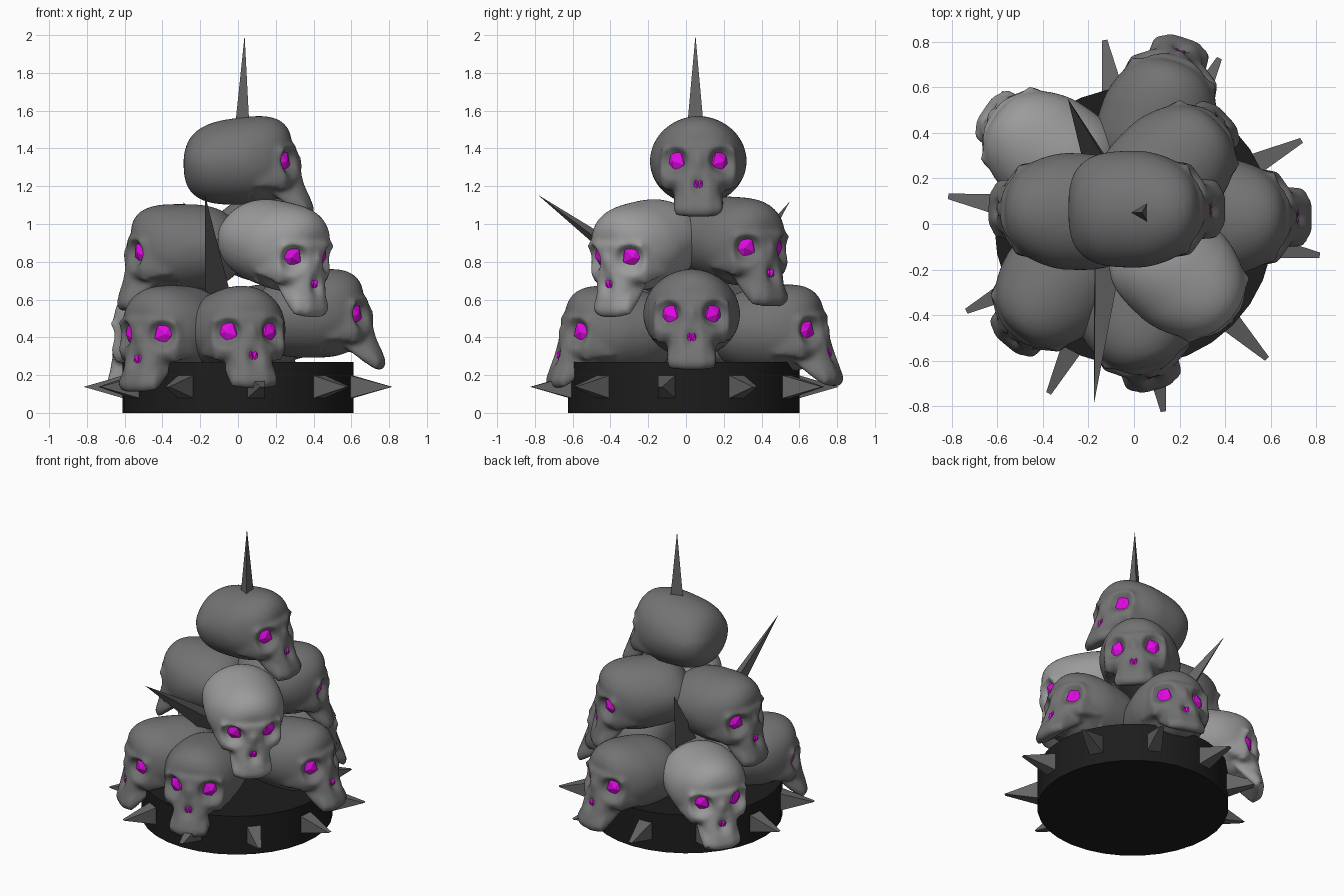
import bpy, bmesh, math
from mathutils import Matrix, Vector

if "Cube" in bpy.data.objects:
    bpy.data.objects.remove(bpy.data.objects["Cube"])


def material(name, rgb):
    m = bpy.data.materials.new(name)
    m.diffuse_color = (*rgb, 1)
    m.use_nodes = True
    m.node_tree.nodes["Principled BSDF"].inputs["Base Color"].default_value = m.diffuse_color
    return m


BLACK = material("black base", (0.012, 0.012, 0.012))
DARK = material("dark grey bone", (0.17, 0.17, 0.17))
LIGHT = material("light grey bone", (0.33, 0.33, 0.33))
METAL = material("spike grey", (0.13, 0.13, 0.13))
MAGENTA = material("magenta eyes", (0.78, 0.003, 0.8))


def mesh_object(name, mesh, mat, matrix=None):
    ob = bpy.data.objects.new(name, mesh)
    bpy.context.collection.objects.link(ob)
    mesh.materials.clear()
    mesh.materials.append(mat)
    if matrix is not None:
        ob.matrix_world = matrix
    return ob


def to_mesh(bm, name):
    me = bpy.data.meshes.new(name)
    bmesh.ops.recalc_face_normals(bm, faces=bm.faces)
    bm.to_mesh(me)
    bm.free()
    return me


def ellipsoid(bm, c, r):
    mat = Matrix.Translation(c) @ Matrix.Diagonal((*r, 1))
    bmesh.ops.create_uvsphere(bm, u_segments=24, v_segments=16, radius=1, matrix=mat)


def hull(bm, half):
    """Convex block from points mirrored across y."""
    part = bmesh.new()
    for x, y, z in half:
        for s in (-1, 1):
            part.verts.new((x, s * y, z))
    res = bmesh.ops.convex_hull(part, input=part.verts)
    bmesh.ops.delete(part, geom=list({g for g in res["geom_interior"] if isinstance(g, bmesh.types.BMVert)}),
                     context='VERTS')
    bmesh.ops.recalc_face_normals(part, faces=part.faces)
    me = bpy.data.meshes.new("block")
    part.to_mesh(me)
    part.free()
    bm.from_mesh(me)
    bpy.data.meshes.remove(me)


EYE_TURN = math.radians(38)


def make_skull():
    """Skull facing +x: overlapping forms fused, then sockets pressed in."""
    bm = bmesh.new()
    # cranium: boxy along its length, round across
    for v in bmesh.ops.create_uvsphere(bm, u_segments=48, v_segments=32, radius=1)["verts"]:
        x, y, z = v.co
        k = (abs(x) ** 3 + (y * y + z * z) ** 1.5) ** (-1 / 3)
        x, y, z = x * k * 0.288, y * k * 0.256, z * k * 0.23 + 0.012
        if z > 0:
            z += 0.13 * x * min(1, z / 0.1)
        if x > 0.05:
            y *= 1 - 0.7 * (x - 0.05)
        v.co = (x, y, z)
    # upper face: brow down to cheekbones
    hull(bm, [(0.305, 0.05, 0.10), (0.29, 0.12, 0.095), (0.245, 0.195, 0.08), (0.17, 0.19, 0.08),
              (0.32, 0.04, -0.02), (0.31, 0.12, -0.08), (0.25, 0.2, -0.08), (0.08, 0.225, -0.06),
              (0.10, 0.215, -0.12), (0.25, 0.18, -0.14), (0.32, 0.08, -0.13)])
    # upper jaw flaring to the tooth row
    hull(bm, [(0.325, 0.04, -0.02), (0.30, 0.10, -0.06), (0.16, 0.12, -0.09), (0.18, 0.11, -0.15),
              (0.355, 0.06, -0.15), (0.405, 0.06, -0.245), (0.365, 0.13, -0.24), (0.28, 0.135, -0.215),
              (0.385, 0.05, -0.285), (0.35, 0.12, -0.28), (0.28, 0.13, -0.235)])
    ellipsoid(bm, (0.31, 0, -0.01), (0.03, 0.03, 0.07))                 # nose bridge
    tmp = mesh_object("skull_source", to_mesh(bm, "skull_source"), DARK)
    rm = tmp.modifiers.new("fuse", 'REMESH')
    rm.mode = 'VOXEL'
    rm.voxel_size = 0.015
    sm = tmp.modifiers.new("soften", 'SMOOTH')
    sm.factor = 0.5
    sm.iterations = 6
    bpy.context.view_layer.update()
    dg = bpy.context.evaluated_depsgraph_get()
    me = bpy.data.meshes.new_from_object(tmp.evaluated_get(dg))
    bpy.data.objects.remove(tmp)
    c, s = math.cos(EYE_TURN), math.sin(EYE_TURN)
    for v in me.vertices:
        x, y, z = v.co
        if x > 0.08:
            side = 1 if y > 0 else -1
            # distance across the turned socket plane
            across = -s * (x - 0.265) + c * (abs(y) - 0.125)
            eye = math.exp(-((across / 0.068) ** 2 + ((z - 0.012) / 0.068) ** 2) ** 2)
            nose = (y / 0.035) ** 2 + ((z + 0.115) / 0.04) ** 2
            hollow = ((abs(y) - 0.14) / 0.04) ** 2 + ((z + 0.16) / 0.04) ** 2
            v.co.x = x - 0.055 * c * eye - 0.03 * math.exp(-nose) - 0.025 * math.exp(-hollow)
            v.co.y = y - side * 0.055 * s * eye
    me.polygons.foreach_set("use_smooth", [True] * len(me.polygons))
    return me


def make_eyes():
    """Faceted magenta eyes and nose."""
    bm = bmesh.new()
    for s in (-1, 1):
        mat = (Matrix.Translation((0.225, s * 0.11, 0.012))
               @ Matrix.Rotation(s * EYE_TURN, 4, 'Z')
               @ Matrix.Diagonal((0.042, 0.067, 0.067, 1))
               @ Matrix.Rotation(math.radians(90), 4, 'Y'))
        bmesh.ops.create_icosphere(bm, subdivisions=1, radius=1, matrix=mat)
        mat = Matrix.Translation((0.322, s * 0.014, -0.113)) @ Matrix.Diagonal((0.025, 0.018, 0.036, 1))
        bmesh.ops.create_icosphere(bm, subdivisions=1, radius=1, matrix=mat)
    return to_mesh(bm, "eyes")


# Skulls: name, position, yaw, downward pitch, colour
SKULLS = [
    ("top", (0.0, 0.065, 1.32), 0, 0, DARK),
    ("middle_front", (0.192, -0.21, 0.885), -43, 17, LIGHT),
    ("middle_left", (-0.27, 0.055, 0.865), 178, 7, DARK),
    ("middle_back", (0.15, 0.235, 0.905), 43, 10, DARK),
    ("lower_right", (0.38, 0.03, 0.51), 0, 0, DARK),
    ("lower_front", (-0.01, -0.35, 0.425), -74, 2, DARK),
    ("lower_front_left", (-0.325, -0.25, 0.435), -130, 7, DARK),
    ("lower_back_left", (-0.36, 0.305, 0.44), 146, 9, LIGHT),
    ("lower_back", (0.10, 0.44, 0.43), 72, 1, DARK),
]
skull_mesh, eye_mesh = make_skull(), make_eyes()
for name, pos, yaw, pitch, mat in SKULLS:
    m = (Matrix.Translation(pos) @ Matrix.Rotation(math.radians(yaw), 4, 'Z')
         @ Matrix.Rotation(math.radians(pitch), 4, 'Y'))
    mesh_object("skull_" + name, skull_mesh.copy(), mat, m)
    mesh_object("eyes_" + name, eye_mesh.copy(), MAGENTA, m)

# Round base
bm = bmesh.new()
bmesh.ops.create_cone(bm, cap_ends=True, segments=32, radius1=0.612, radius2=0.612, depth=0.27,
                      matrix=Matrix.Translation((0, -0.012, 0.135)))
for f in bm.faces:
    f.smooth = len(f.verts) == 4
for e in bm.edges:
    e.smooth = all(len(f.verts) == 4 for f in e.link_faces)
mesh_object("base", to_mesh(bm, "base"), BLACK)

# Ten wedge studs round the base
bm = bmesh.new()
for i in range(10):
    turn = Matrix.Translation((0, -0.008, 0.138)) @ Matrix.Rotation(math.radians(36 * i - 9), 4, 'Z')
    pts = [(0.58, -0.05, -0.068), (0.58, 0.05, -0.068), (0.58, 0.05, 0.068), (0.58, -0.05, 0.068),
           (0.825, -0.012, 0), (0.825, 0.012, 0)]
    v = [bm.verts.new(turn @ Vector(p)) for p in pts]
    for f in ((0, 1, 2, 3), (0, 1, 5, 4), (3, 2, 5, 4), (0, 3, 4), (1, 2, 5)):
        bm.faces.new([v[k] for k in f])
mesh_object("base_studs", to_mesh(bm, "base_studs"), METAL)


# Long three-sided spikes
def spike(name, base, tip, r):
    base, tip = Vector(base), Vector(tip)
    d = tip - base
    bm = bmesh.new()
    bmesh.ops.create_cone(bm, cap_ends=True, segments=3, radius1=r, radius2=0, depth=d.length,
                          matrix=Matrix.Translation((base + tip) / 2)
                          @ d.to_track_quat('Z', 'Y').to_matrix().to_4x4()
                          @ Matrix.Rotation(math.radians(-90), 4, 'Z'))
    mesh_object(name, to_mesh(bm, name), METAL)


spike("spike_top", (0.035, 0.05, 1.5), (0.035, 0.05, 2.0), 0.052)
spike("spike_front", (-0.13, -0.1, 0.65), (-0.175, -0.785, 1.155), 0.085)
spike("spike_back", (-0.12, 0.2, 0.65), (-0.29, 0.55, 1.12), 0.085)
